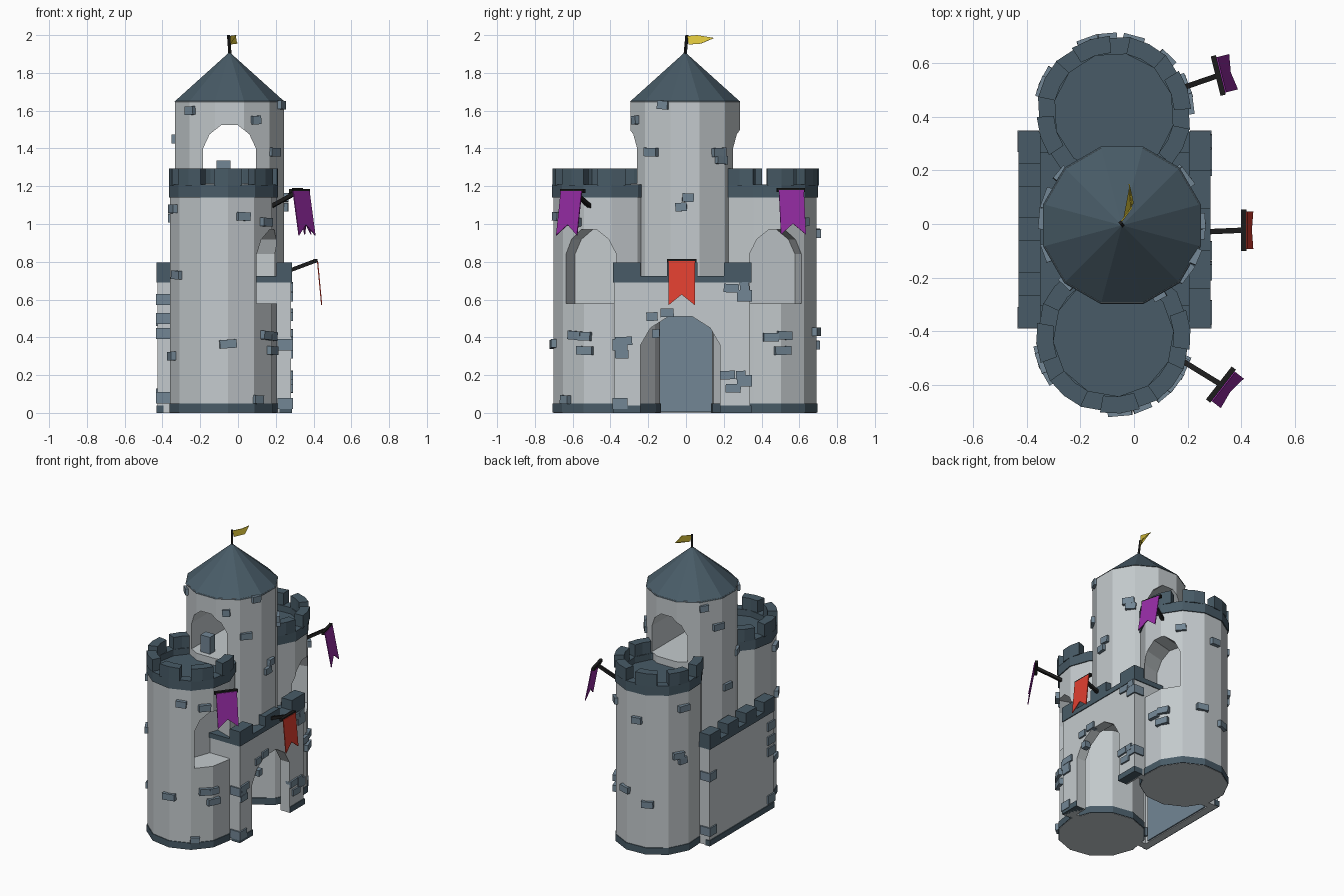
import bpy, bmesh, math
from math import sin, cos, radians
from mathutils import Vector, Matrix

if "Cube" in bpy.data.objects:
    bpy.data.objects.remove(bpy.data.objects["Cube"])


def material(name, rgb):
    m = bpy.data.materials.new(name)
    m.diffuse_color = (*rgb, 1)
    m.use_nodes = True
    m.node_tree.nodes["Principled BSDF"].inputs["Base Color"].default_value = m.diffuse_color
    return m


STONE = material("pale_stone", (0.55, 0.59, 0.61))
SLATE = material("dark_slate", (0.065, 0.105, 0.135))
BRICK = material("blue_brick", (0.17, 0.24, 0.30))
BLACK = material("black_iron", (0.012, 0.012, 0.012))
RED = material("red_cloth", (0.75, 0.05, 0.03))
PURPLE = material("purple_cloth", (0.30, 0.025, 0.37))
YELLOW = material("yellow_cloth", (0.80, 0.62, 0.05))


def finish(name, bm, mat):
    bmesh.ops.recalc_face_normals(bm, faces=bm.faces)
    me = bpy.data.meshes.new(name)
    bm.to_mesh(me)
    bm.free()
    ob = bpy.data.objects.new(name, me)
    bpy.context.collection.objects.link(ob)
    if mat:
        me.materials.append(mat)
    return ob


def prism(name, pts, offset, mat=None):
    bm = bmesh.new()
    off = Vector(offset)
    a = [bm.verts.new(Vector(p)) for p in pts]
    b = [bm.verts.new(Vector(p) + off) for p in pts]
    bm.faces.new(a)
    bm.faces.new(b)
    for i in range(len(a)):
        j = (i + 1) % len(a)
        bm.faces.new((a[i], a[j], b[j], b[i]))
    return finish(name, bm, mat)


def box(name, x0, x1, y0, y1, z0, z1, mat=None):
    return prism(name, [(x0, y0, z0), (x1, y0, z0), (x1, y1, z0), (x0, y1, z0)], (0, 0, z1 - z0), mat)


def polar(c, r, deg, z):
    return Vector((c[0] + r * cos(radians(deg)), c[1] + r * sin(radians(deg)), z))


def drum(name, c, r, z0, z1, rot, mat):
    return prism(name, [polar(c, r, rot + 30 * i, z0) for i in range(12)], (0, 0, z1 - z0), mat)


def cut(target, cutter):
    cutter.hide_render = True
    m = target.modifiers.new("opening", 'BOOLEAN')
    m.operation, m.solver, m.object = 'DIFFERENCE', 'EXACT', cutter
    bpy.context.view_layer.objects.active = target
    bpy.ops.object.modifier_apply(modifier=m.name)
    bpy.data.objects.remove(cutter)


def arch(c, deg, half, z0, spring, top, near, far):
    # arched cutter running outwards from c in direction deg
    d = polar((0, 0), 1, deg, 0)
    s = Vector((-d.y, d.x, 0))
    h = top - spring
    prof = [(1, z0), (1, spring), (.75, spring + h * .6), (.3, top)]
    prof += [(-u, z) for u, z in reversed(prof)]
    o = Vector((c[0], c[1], 0)) + d * near
    return prism("arch_cutter", [o + s * u * half + Vector((0, 0, z)) for u, z in prof], d * (far - near))


def rod(name, a, b, t, mat=BLACK):
    a, b = Vector(a), Vector(b)
    q = (b - a).to_track_quat('Z', 'Y')
    pts = [a + q @ Vector((t * u, t * v, 0)) for u, v in ((-1, -1), (1, -1), (1, 1), (-1, 1))]
    return prism(name, pts, b - a, mat)


def brick(c, deg, r, z, w=.08, h=.045, tilt=0):
    bm = bmesh.new()
    m = (Matrix.Translation(polar(c, r, deg, z)) @ Matrix.Rotation(radians(deg), 4, 'Z')
         @ Matrix.Rotation(radians(tilt), 4, 'X') @ Matrix.Diagonal((.04, w, h, 1)))
    bmesh.ops.create_cube(bm, size=1, matrix=m)
    return finish("brick", bm, BRICK)


# Gatehouse: hollow, open underneath, with an arched gate on +x
X0, X1, Y0, Y1 = -.425, .28, -.38, .34
hall = box("gatehouse", X0, X1, Y0, Y1, 0, .70, STONE)
cut(hall, box("hall_cutter", X0 + .05, X1 - .07, Y0 + .05, Y1 - .05, -.1, .62))
cut(hall, arch((0, -.03), 0, .21, -.1, .36, .51, .15, .4))
box("gate_back_panel", X0 + .045, X0 + .06, -.3, .27, .005, .615, BRICK)
box("gatehouse_deck", X0 + .01, X1 - .01, Y0 + .01, Y1 - .01, .69, .705, SLATE)
T, E = .075, .006
for x0, x1 in ((X0 - E, X0 + T), (X1 - T, X1 + E)):
    box("gatehouse_parapet", x0, x1, Y0 - E, Y1 + E, .69, .725, SLATE)
for y0, y1 in ((Y0 - E, Y0 + T), (Y1 - T, Y1 + E)):
    box("gatehouse_side_parapet", X0 + T, X1 - T, y0, y1, .69, .725, SLATE)
for y0, y1 in ((Y0 - E, -.24), (-.10, .06), (.20, Y1 + E)):
    box("front_merlon", X1 - T, X1 + E, y0, y1, .725, .795, SLATE)
for i in range(4):
    y = Y0 - E + i * .204
    box("back_merlon", X0 - E, X0 + T, y, y + .12, .725, .795, SLATE)
box("base_strip_back", X0 - E, X0 + .03, Y0 - E, Y1 + E, 0, .04, SLATE)
for y0, y1 in ((Y0 - E, -.24), (.18, Y1 + E)):
    box("base_strip_front", X1 - .06, X1 + E, y0, y1, 0, .04, SLATE)

# Central tower with a see-through belvedere and a cone roof
KEEP, KR = (-.045, -.005), .30
keep = drum("central_tower", KEEP, KR, .66, 1.65, 15, STONE)
cut(keep, arch(KEEP, 90, .14, 1.215, 1.40, 1.525, -.5, .5))
bm = bmesh.new()
base = [bm.verts.new(polar(KEEP, KR + .005, 15 + 30 * i, 1.645)) for i in range(12)]
tip = bm.verts.new((KEEP[0], KEEP[1], 1.91))
bm.faces.new(base)
for i in range(12):
    bm.faces.new((base[i], base[(i + 1) % 12], tip))
finish("cone_roof", bm, SLATE)
rod("flag_pole", (-.042, -.005, 1.89), (-.05, .005, 2.0), .006)
prism("flag", [(-.05, .01, 1.995), (-.012, .06, 2.0), (-.02, .15, 1.985), (-.005, .08, 1.955), (-.045, .015, 1.95)],
      (.004, -.002, 0), YELLOW)


def side_tower(c, rot, window):
    body = drum("side_tower", c, .283, .0, 1.15, rot, STONE)
    cut(body, arch(c, window, .142, .58, .84, .97, .10, .5))
    drum("tower_base_band", c, .288, .002, .05, rot, SLATE)
    drum("tower_top_floor", c, .25, 1.12, 1.165, rot, SLATE)
    # parapet ring
    band = drum("tower_parapet", c, .29, 1.14, 1.21, rot, SLATE)
    cut(band, drum("parapet_cutter", c, .225, 1.1, 1.3, rot, None))
    # merlons, left out where the central tower stands
    for i in range(8):
        a = rot + 45 * i
        mid = polar(c, .26, a, 0)
        if (mid - Vector((*KEEP, 0))).length < KR - .02:
            continue
        pts = [polar(c, .289, a + d, 1.205) for d in (-15, 0, 15)]
        pts += [polar(c, .225, a + d, 1.205) for d in (15, 0, -15)]
        prism("tower_merlon", pts, (0, 0, .09), SLATE)


LEFT, RIGHT = (-.077, -.42), (-.075, .415)
side_tower(LEFT, 5, -20)
side_tower(RIGHT, 18, 14)


def banner(start, end, bar_dir, half, drop, lean, mat):
    # pole, crossbar and swallow-tailed cloth
    start, end = Vector(start), Vector(end)
    s = polar((0, 0), 1, bar_dir + 90, 0)
    out = polar((0, 0), 1, bar_dir, 0)
    rod("banner_pole", start, end, .010)
    rod("banner_crossbar", end - s * (half + .008), end + s * (half + .008), .010)
    o = end + out * .008
    low = out * lean - Vector((0, 0, drop))
    pts = [o - s * half, o + s * half, o + s * half + low, o + low * .76, o - s * half + low]
    prism("banner_cloth", pts, out * .006, mat)


banner((.25, -.03, .745), (.41, -.023, .805), 0, .07, .235, .022, RED)
banner((.17, -.505, 1.09), (.325, -.60, 1.175), -38, .07, .235, .04, PURPLE)
banner((.17, .505, 1.09), (.315, .555, 1.18), 14, .068, .235, .045, PURPLE)

# Bricks on the round towers: angle, height, width
R = .279
for a, z, w in ((-36, .41, .08), (-24, .405, .07), (-24, .33, .09), (-85, .365, .09), (-68, 1.04, .07),
                (-150, .73, .08), (-37, 1.01, .08), (-165, .30, .08), (-160, 1.08, .08), (-50, .07, .06)):
    brick(LEFT, a, R, z, w, tilt=(a * 7) % 9 - 4)
for a, z, w in ((7, .40, .08), (22, .41, .08), (20, .33, .09), (46, 1.01, .07), (110, .36, .08),
                (152, .70, .08), (158, .66, .06), (160, 1.03, .08), (75, .43, .08), (95, .95, .07)):
    brick(RIGHT, a, R, z, w, tilt=(a * 7) % 9 - 4)
for a, z, w in ((-37, 1.38, .08), (37, 1.38, .08), (40, 1.34, .07), (-4, 1.09, .06), (3, 1.14, .06),
                (-23, 1.63, .06), (-134, 1.60, .06), (-62, 1.55, .05), (160, 1.45, .08), (175, 1.00, .08),
                (200, 1.20, .07), (140, 1.60, .06)):
    brick(KEEP, a, KR - .008, z, w, tilt=(a * 7) % 9 - 4)

# Bricks on the gatehouse front
for y, z, w in ((-.33, .38, .09), (-.34, .31, .07), (.22, .20, .08), (.29, .20, .05), (.25, .13, .08),
                (-.18, .51, .06), (-.10, .53, .07), (.24, .66, .08), (.31, .67, .05), (-.16, .42, .04)):
    brick((X1 - .008, y), 0, 0, z, w, tilt=(y * 90) % 7 - 3)
# Corner bricks
for x, y, zs in ((X1 - .03, Y0 + .03, (.05, .36)), (X1 - .03, Y1 - .03, (.17, .62)),
                 (X0 + .03, Y0 + .03, (.08, .42, .50, .60)), (X0 + .03, Y1 - .03, (.10, .49))):
    for z in zs:
        box("corner_brick", x - .04, x + .04, y - .04, y + .04, z - .03, z + .03, BRICK)
# Loose brick on the belvedere sill
box("sill_brick", -.115, -.04, -.26, -.20, 1.215, 1.335, BRICK)
